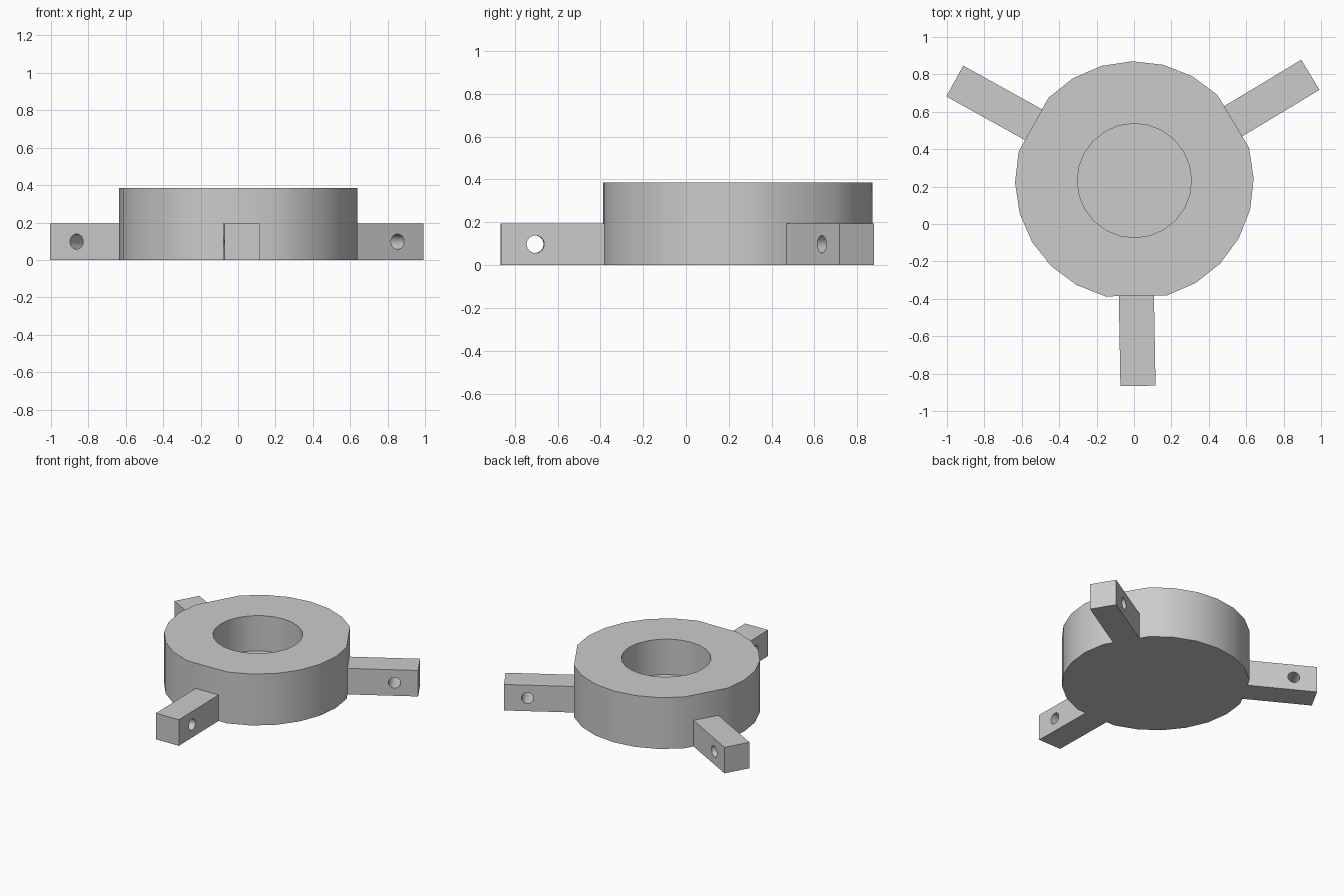
import bpy
import bmesh
from math import cos, sin, pi, radians
from mathutils import Matrix

cube = bpy.data.objects.get("Cube")
if cube:
    bpy.data.objects.remove(cube, do_unlink=True)

CENTRE = Matrix.Translation((0.002, 0.232, 0))
TWIST = radians(1)
RADIUS, HEIGHT, SIDES = 0.638, 0.385, 24
HOLE_RADIUS, FLOOR = 0.305, 0.12
ARM_START, ARM_END = RADIUS * cos(pi / 12), 1.098
ARM_WIDTH, ARM_HEIGHT = 0.188, 0.195
PIN_AT, PIN_RADIUS = 0.937, 0.041

grey = bpy.data.materials.new("light grey")
grey.use_nodes = True
colour = (0.6, 0.6, 0.6, 1)
grey.diffuse_color = colour
grey.node_tree.nodes["Principled BSDF"].inputs["Base Color"].default_value = colour


def prism(name, points, bottom, top):
    """Solid made by raising a flat outline from bottom to top."""
    bm = bmesh.new()
    face = bm.faces.new([bm.verts.new((x, y, bottom)) for x, y in points])
    raised = bmesh.ops.extrude_face_region(bm, geom=[face])["geom"]
    verts = [v for v in raised if isinstance(v, bmesh.types.BMVert)]
    bmesh.ops.translate(bm, verts=verts, vec=(0, 0, top - bottom))
    bmesh.ops.recalc_face_normals(bm, faces=bm.faces)
    mesh = bpy.data.meshes.new(name)
    bm.to_mesh(mesh)
    bm.free()
    mesh.materials.append(grey)
    obj = bpy.data.objects.new(name, mesh)
    bpy.context.collection.objects.link(obj)
    return obj


def circle(radius, sides, skip=()):
    return [(radius * cos(2 * pi * i / sides), radius * sin(2 * pi * i / sides))
            for i in range(sides) if i not in skip]


def cut(obj, cutter):
    """Subtract the cutter, remove it, and smooth the curved walls."""
    mod = obj.modifiers.new("cut", "BOOLEAN")
    mod.operation, mod.solver, mod.object = "DIFFERENCE", "EXACT", cutter
    bpy.context.view_layer.update()
    bpy.ops.object.select_all(action="DESELECT")
    bpy.context.view_layer.objects.active = obj
    obj.select_set(True)
    bpy.ops.object.modifier_apply(modifier=mod.name)
    bpy.data.objects.remove(cutter, do_unlink=True)
    bpy.ops.object.shade_smooth_by_angle(angle=radians(30))


# Round body: three skipped corners leave flats for the arms
body = prism("round_body", circle(RADIUS, SIDES, (2, 10, 18)), 0, HEIGHT)
cut(body, prism("bore_cutter", circle(HOLE_RADIUS, SIDES), FLOOR, HEIGHT + 0.1))
body.matrix_world = CENTRE @ Matrix.Rotation(TWIST, 4, "Z")

# Three arms, each with a sideways pin hole
half = ARM_WIDTH / 2
outline = [(ARM_START, -half), (ARM_END, -half), (ARM_END, half), (ARM_START, half)]
for name, angle in (("left_arm", 30), ("right_arm", 150), ("front_arm", 270)):
    arm = prism(name, outline, 0, ARM_HEIGHT)
    pin = prism("pin_cutter", circle(PIN_RADIUS, SIDES), -0.2, 0.2)
    pin.matrix_world = (Matrix.Translation((PIN_AT, 0, ARM_HEIGHT / 2))
                        @ Matrix.Rotation(pi / 2, 4, "X"))
    cut(arm, pin)
    arm.matrix_world = CENTRE @ Matrix.Rotation(radians(angle) + TWIST, 4, "Z")
